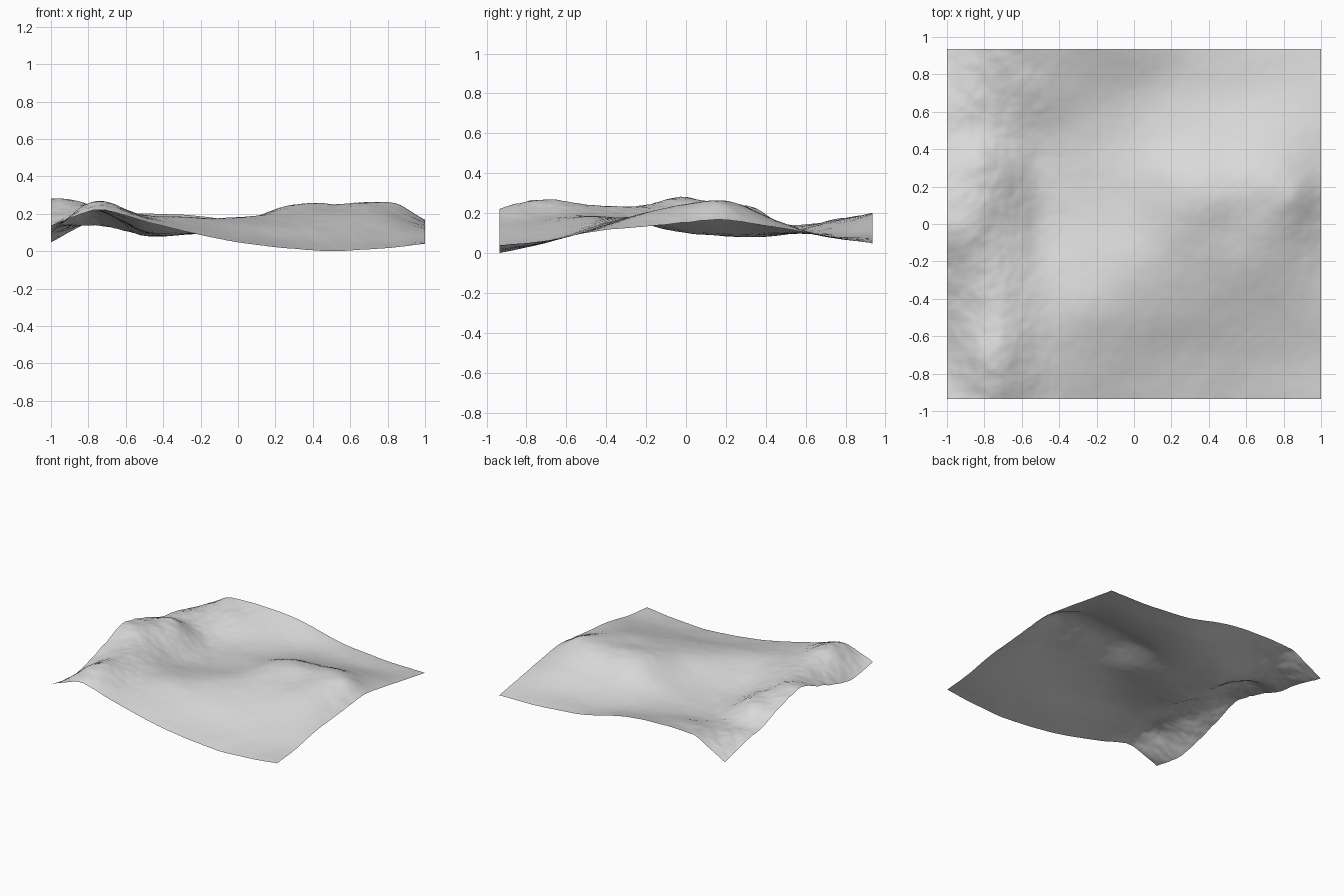
import bpy
import bmesh
from math import exp
from mathutils import Vector, noise

HALF_X, HALF_Y = 1.0, 0.935
CELLS_X, CELLS_Y = 150, 140

# Broad relief in hundredths: rows run front to back, columns run along +x
RELIEF = [
    [14, 22, 16.5, 10, 5, 2, 0.5, 1.5, 4],
    [10, 27, 19, 14.5, 10, 6.5, 5.5, 5.5, 6.5],
    [14, 24, 19.5, 18.5, 16, 14, 12.5, 12, 11],
    [21.5, 23.5, 16, 16, 18.5, 19, 19.5, 19, 13.5],
    [27, 23, 11.5, 11.5, 16, 23, 23.5, 24, 15.5],
    [22, 22.5, 9.5, 9.5, 14, 22.5, 24, 25, 16],
    [15, 14.5, 9, 9.5, 10.5, 13.5, 15, 16, 13],
    [11, 15, 15.5, 13, 10.5, 9, 8.5, 8.5, 9],
    [5, 18, 20, 19.5, 15.5, 9.5, 7, 5.5, 5],
]

# Small knolls on the crests: x, y, radius, height
KNOLLS = [
    (0.86, 0.14, 0.11, 0.03),
    (0.4, 0.13, 0.13, 0.015),
    (-0.9, -0.06, 0.12, 0.025),
    (-0.82, 0.34, 0.1, 0.03),
    (-0.82, -0.7, 0.1, 0.015),
]


def spline(values, t):
    """Smooth curve through evenly spaced values, t from 0 to 1."""
    last = len(values) - 1
    i = min(int(t * last), last - 1)
    f = t * last - i
    b, c = values[i], values[i + 1]
    a = values[i - 1] if i > 0 else 2 * b - c
    d = values[i + 2] if i + 2 <= last else 2 * c - b
    slope_b, slope_c = (c - a) / 2, (d - b) / 2
    s = f * f * (3 - 2 * f)
    return (b * (1 - s) + c * s
            + slope_b * f * (1 - f) ** 2 - slope_c * f * f * (1 - f))


def clamp(t):
    return max(0.0, min(1.0, t))


def height(x, y):
    u = clamp((x / HALF_X + 1) / 2)
    v = clamp((y / HALF_Y + 1) / 2)
    broad = spline([spline(row, u) for row in RELIEF], v) / 100
    for kx, ky, radius, rise in KNOLLS:
        broad += rise * exp(-((x - kx) ** 2 + (y - ky) ** 2) / radius ** 2)

    # Rugged on the left hills, right shoulder and crests, calm on open slopes
    left_hills = clamp((-x - 0.2) / 0.5)
    right_shoulder = 0.7 * clamp((x - 0.6) / 0.3) * clamp(1 - abs(y) / 0.6)
    crest = 0.5 * clamp((broad - 0.15) / 0.1)
    rough = max(0.25, left_hills, right_shoulder, crest)

    p = Vector((x, y, 0.37))
    detail = noise.fractal(p * 4.5, 0.8, 2.1, 5)
    return broad + 0.011 * rough * detail


# Stone material
GREY = (0.7, 0.7, 0.7, 1)
stone = bpy.data.materials.new("pale_grey_stone")
stone.use_nodes = True
stone.diffuse_color = GREY
for node in stone.node_tree.nodes:
    if node.type == "BSDF_PRINCIPLED":
        node.inputs["Base Color"].default_value = GREY
        node.inputs["Roughness"].default_value = 0.9

cube = bpy.data.objects.get("Cube")
if cube:
    bpy.data.objects.remove(cube, do_unlink=True)

# Terrain sheet
bm = bmesh.new()
bmesh.ops.create_grid(bm, x_segments=CELLS_X, y_segments=CELLS_Y, size=1)
for vert in bm.verts:
    vert.co.x *= HALF_X
    vert.co.y *= HALF_Y
    vert.co.z = height(vert.co.x, vert.co.y)

# Rest the lowest point on the floor
lowest = min(vert.co.z for vert in bm.verts)
for vert in bm.verts:
    vert.co.z -= lowest
for face in bm.faces:
    face.smooth = True

mesh = bpy.data.meshes.new("terrain")
bm.to_mesh(mesh)
bm.free()
mesh.materials.append(stone)
terrain = bpy.data.objects.new("terrain", mesh)
bpy.context.scene.collection.objects.link(terrain)
